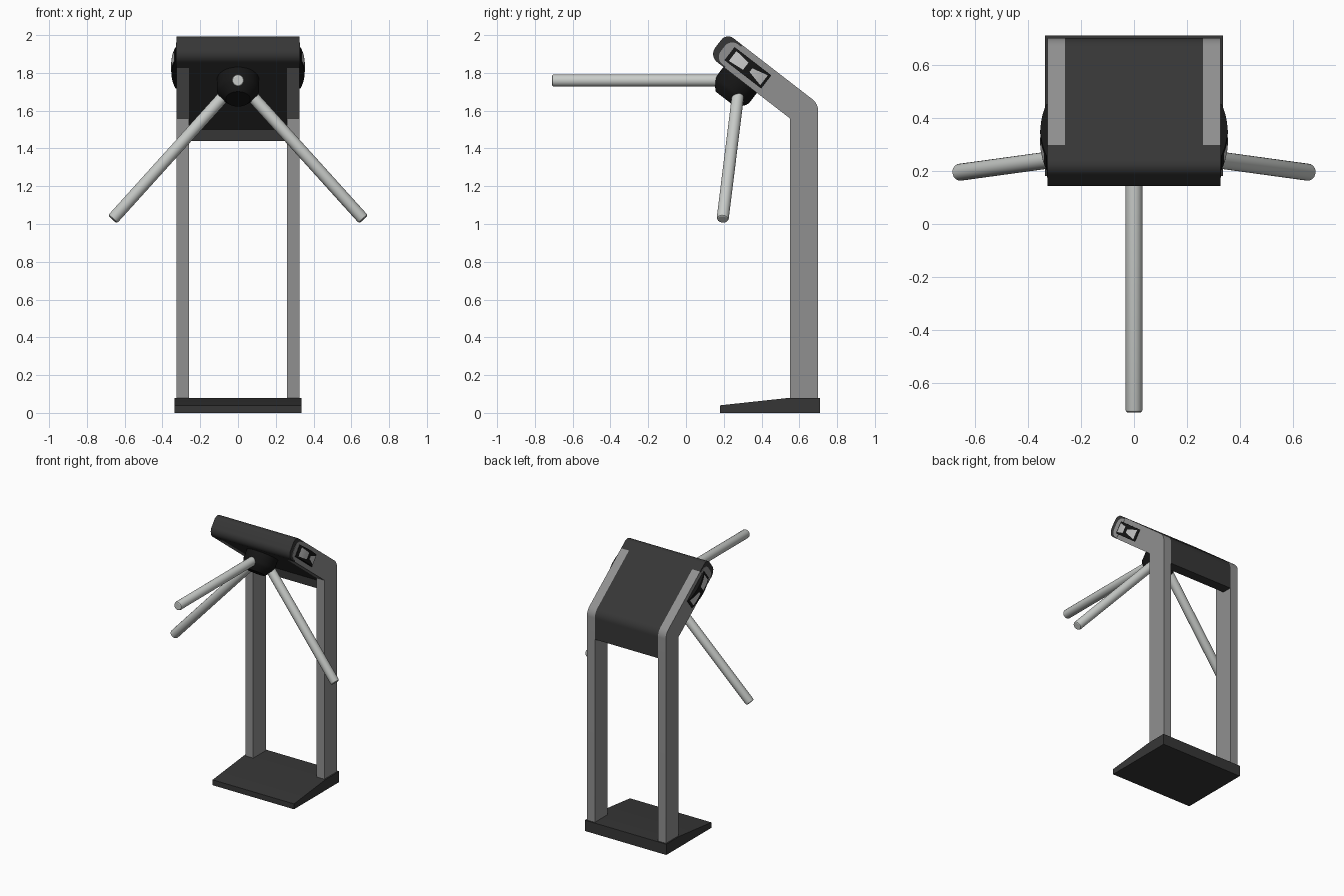
import bpy, bmesh, math
from mathutils import Vector

if "Cube" in bpy.data.objects:
    bpy.data.objects.remove(bpy.data.objects["Cube"])

A = math.radians(37.7)
SN, CS = math.sin(A), math.cos(A)
LOW, TOP = 1.57, 1.723        # underside and upper plane of the tilted head


def material(name, v):
    m = bpy.data.materials.new(name)
    m.diffuse_color = (*v, 1)
    m.use_nodes = True
    m.node_tree.nodes["Principled BSDF"].inputs["Base Color"].default_value = m.diffuse_color
    return m


GREY = material("mid_grey", (0.28, 0.28, 0.28))
DARK = material("charcoal", (0.037, 0.037, 0.037))
BLACK = material("black", (0.008, 0.008, 0.008))
STEEL = material("light_steel", (0.58, 0.60, 0.58))
LIGHT = material("indicator_grey", (0.55, 0.55, 0.55))


def tilt(s, n):
    """Head coordinates (along slope, normal to slope) to (y, z)."""
    return (n * SN - s * CS, n * CS + s * SN)


def finish(name, bm, mat, smooth=True):
    bmesh.ops.recalc_face_normals(bm, faces=bm.faces)
    me = bpy.data.meshes.new(name)
    bm.to_mesh(me)
    bm.free()
    ob = bpy.data.objects.new(name, me)
    bpy.context.collection.objects.link(ob)
    me.materials.append(mat)
    if smooth:
        bpy.ops.object.select_all(action='DESELECT')
        ob.select_set(True)
        bpy.context.view_layer.objects.active = ob
        bpy.ops.object.shade_smooth_by_angle(angle=math.radians(25))
    return ob


def rounded(corners, steps=8):
    """Polygon with (y, z, radius) corners turned into a filleted outline."""
    out = []
    for i, (y, z, r) in enumerate(corners):
        p = Vector((y, z))
        if r == 0:
            out.append(p)
            continue
        u = (Vector(corners[i - 1][:2]) - p).normalized()
        v = (Vector(corners[(i + 1) % len(corners)][:2]) - p).normalized()
        half = u.angle(v) / 2
        c = p + (u + v).normalized() * (r / math.sin(half))
        d0 = p + u * (r / math.tan(half)) - c
        d1 = p + v * (r / math.tan(half)) - c
        for k in range(steps + 1):
            t = k / steps
            out.append(c + d0.lerp(d1, t).normalized() * r)
    return out


def prism(name, outline, x0, x1, mat):
    bm = bmesh.new()
    f = bm.faces.new([bm.verts.new((x0, p[0], p[1])) for p in outline])
    g = bmesh.ops.extrude_face_region(bm, geom=[f])
    vs = [e for e in g['geom'] if isinstance(e, bmesh.types.BMVert)]
    bmesh.ops.translate(bm, verts=vs, vec=(x1 - x0, 0, 0))
    return finish(name, bm, mat)


def lathe(name, origin, axis, profile, mat, seg=32):
    """Revolve (distance, radius) pairs about an axis, closed at both ends."""
    q = Vector(axis).to_track_quat('Z', 'Y')
    bm = bmesh.new()
    rings = []
    for h, r in profile:
        rings.append([bm.verts.new(Vector(origin) + q @ Vector((
            r * math.cos(2 * math.pi * k / seg),
            r * math.sin(2 * math.pi * k / seg), h))) for k in range(seg)])
    for a, b in zip(rings, rings[1:]):
        for k in range(seg):
            j = (k + 1) % seg
            bm.faces.new((a[k], a[j], b[j], b[k]))
    bm.faces.new(rings[0])
    bm.faces.new(rings[-1])
    return finish(name, bm, mat)


# Wedge floor plate
prism("base_plate", [(0.18, 0), (0.18, 0.04), (0.55, 0.08), (0.71, 0.08), (0.71, 0)],
      -0.335, 0.335, DARK)

# Bent side posts
corner_z = (TOP - 0.70 * SN) / CS
post = rounded([(0.55, 0.08, 0), (0.70, 0.08, 0), (0.70, corner_z, 0.08),
                (*tilt(0.955, TOP), 0), (*tilt(0.955, LOW), 0),
                (0.55, (LOW - 0.55 * SN) / CS, 0)])
for side, x0, x1 in (("left", -0.325, -0.26), ("right", 0.26, 0.325)):
    prism(side + "_post", post, x0, x1, GREY)

# Dark head panel between the posts
y_in = (LOW - 1.50 * CS) / SN
prism("head_panel", rounded([(y_in, 1.44, 0), (0.70, 1.44, 0), (0.70, corner_z, 0.08),
                             (*tilt(0.955, TOP), 0), (*tilt(0.955, LOW), 0),
                             (y_in, 1.50, 0)]), -0.26, 0.26, DARK)

# Full width rounded end of the head
prism("head_end_cap", rounded([(*tilt(0.955, LOW), 0), (*tilt(0.955, TOP), 0),
                               (*tilt(1.06, TOP), 0.045), (*tilt(1.06, LOW), 0.055)]),
      -0.325, 0.325, DARK)


# Side indicators: bulged black housings with two tapered light plates
def bulge(s):
    return 0.330 + 0.022 * (1 - ((s - 0.858) / 0.123) ** 2)


def sheet(name, s0, s1, h0, h1, sign):
    bm = bmesh.new()
    rows = []
    for k in range(5):
        t = k / 4
        s, h = s0 + (s1 - s0) * t, h0 + (h1 - h0) * t
        rows.append([bm.verts.new((sign * (bulge(s) + 0.002), *tilt(s, 1.646 + e * h)))
                     for e in (-1, 1)])
    for a, b in zip(rows, rows[1:]):
        bm.faces.new((a[0], a[1], b[1], b[0]))
    ob = finish(name, bm, LIGHT)
    # keep the plate facing outwards
    if ob.data.polygons[0].normal.x * sign < 0:
        ob.data.flip_normals()


for side, sign in (("left", -1), ("right", 1)):
    prism(side + "_cap_inlay",
          rounded([(*tilt(0.955, 1.578), 0), (*tilt(0.955, 1.712), 0),
                   (*tilt(1.025, 1.712), 0.05), (*tilt(1.025, 1.578), 0.05)]),
          sign * 0.324, sign * 0.327, GREY)
    ss = [0.735 + 0.246 * k / 12 for k in range(13)]
    section = [(0.735, 0.32)] + [(s, bulge(s)) for s in ss] + [(0.981, 0.32)]
    bm = bmesh.new()
    lo, hi = ([bm.verts.new((sign * x, *tilt(s, n))) for s, x in section]
              for n in (1.602, 1.690))
    bm.faces.new(lo)
    bm.faces.new(hi)
    for k in range(len(section)):
        j = (k + 1) % len(section)
        bm.faces.new((lo[k], lo[j], hi[j], hi[k]))
    finish(side + "_indicator_housing", bm, BLACK)
    sheet(side + "_upper_indicator", 0.960, 0.872, 0.033, 0.024, sign)
    sheet(side + "_lower_indicator", 0.838, 0.750, 0.012, 0.033, sign)

# Rotating hub on the underside
pivot = Vector((0, 0.285, 1.76))
lathe("hub", pivot, (0, -SN, -CS),
      [(-0.015, 0.112), (0.065, 0.112), (0.085, 0.104), (0.125, 0.065)], BLACK)

# Three barrier bars
for name, d in (("front_bar", (0, -1, 0)), ("left_bar", (-0.655, -0.09, -0.725)),
                ("right_bar", (0.655, -0.09, -0.725))):
    lathe(name, pivot, d, [(0.05, 0.032), (0.985, 0.032), (0.992, 0.029), (0.995, 0.024)],
          STEEL, 24)
